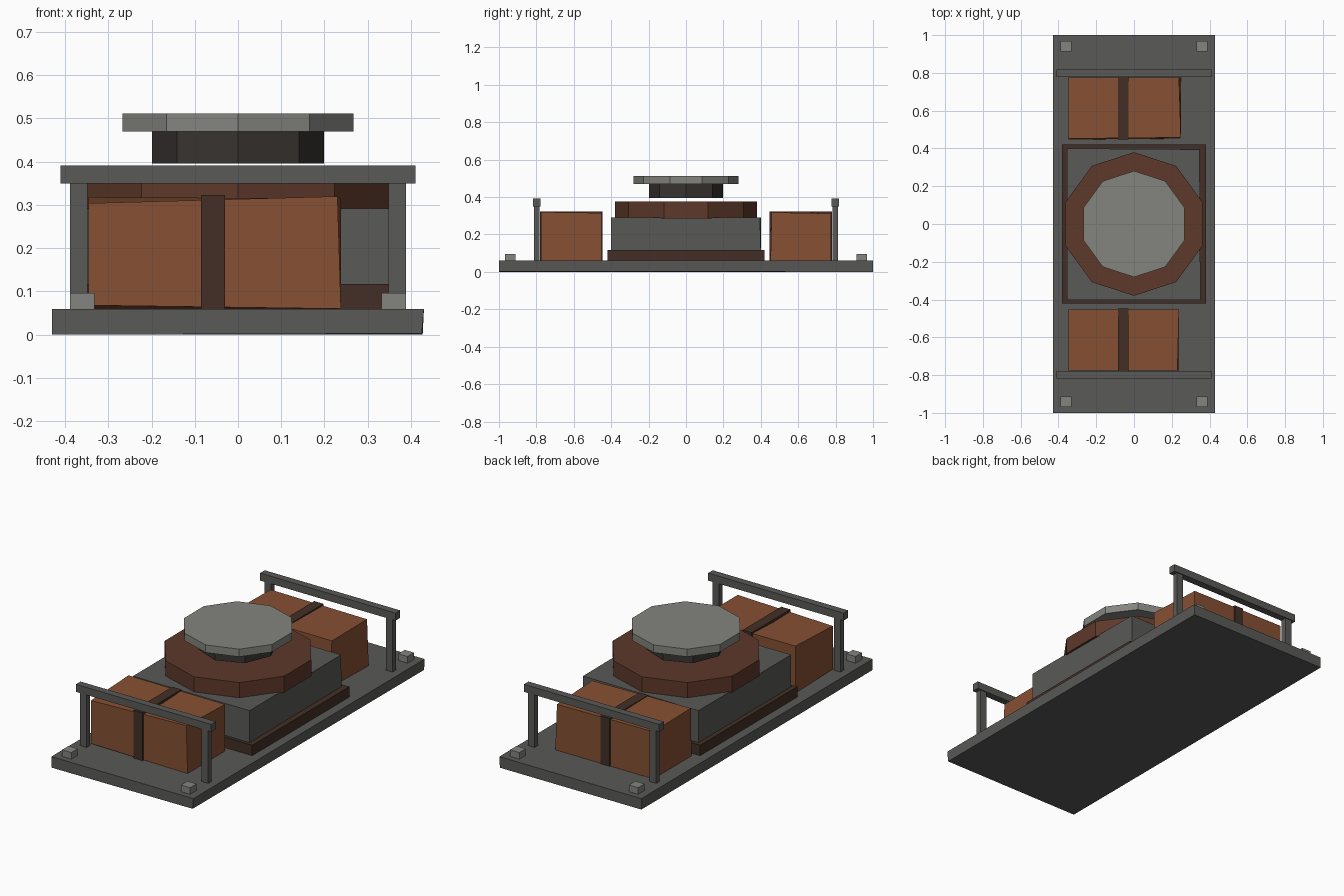
import bpy, bmesh, math
from mathutils import Vector

if "Cube" in bpy.data.objects:
    bpy.data.objects.remove(bpy.data.objects["Cube"])


def material(name, rgb):
    m = bpy.data.materials.new(name)
    m.diffuse_color = (*rgb, 1)
    m.use_nodes = True
    m.node_tree.nodes["Principled BSDF"].inputs["Base Color"].default_value = m.diffuse_color
    return m


STEEL = material("dark_steel", (0.10, 0.10, 0.095))
PALE = material("pale_steel", (0.23, 0.235, 0.21))
ORANGE = material("orange_paint", (0.24, 0.08, 0.033))
RUST = material("rust_brown", (0.11, 0.04, 0.023))
UMBER = material("dark_umber", (0.055, 0.028, 0.019))
BLACK = material("black_brown", (0.04, 0.034, 0.031))


def finish(bm, name, mat):
    bmesh.ops.recalc_face_normals(bm, faces=bm.faces)
    mesh = bpy.data.meshes.new(name)
    bm.to_mesh(mesh)
    bm.free()
    mesh.materials.append(mat)
    ob = bpy.data.objects.new(name, mesh)
    bpy.context.collection.objects.link(ob)
    return ob


def box(name, x, y, z, mat, nudge=None):
    """Box from ranges; nudge maps a corner (x, y, z signs) to an offset."""
    bm = bmesh.new()
    bmesh.ops.create_cube(bm, size=2)
    for v in bm.verts:
        key = tuple(1 if c > 0 else -1 for c in v.co)
        v.co = Vector([r[0] if s < 0 else r[1] for s, r in zip(key, (x, y, z))])
        v.co += Vector((nudge or {}).get(key, (0, 0, 0)))
    return finish(bm, name, mat)


def prism(name, sides, r, z0, z1, mat):
    """Upright prism with a corner on the y axis."""
    bm = bmesh.new()
    ring = [math.pi / 2 + 2 * math.pi * i / sides for i in range(sides)]
    lo, hi = [[bm.verts.new((r * math.cos(a), r * math.sin(a), z)) for a in ring]
              for z in (z0, z1)]
    bm.faces.new(lo)
    bm.faces.new(hi)
    for i in range(sides):
        j = (i + 1) % sides
        bm.faces.new((lo[i], lo[j], hi[j], hi[i]))
    return finish(bm, name, mat)


# Base plate, slightly worn at the lower right edge
box("base_plate", (-0.43, 0.43), (-1, 1), (0, 0.06), STEEL,
    {(1, -1, -1): (-0.005, 0, 0.003), (1, 1, -1): (-0.003, 0, 0)})

# Central housing and stacked turret rings
box("housing_skirt", (-0.38, 0.38), (-0.42, 0.42), (0.06, 0.117), UMBER)
box("housing_block", (-0.355, 0.352), (-0.402, 0.40), (0.115, 0.292), STEEL,
    {(1, 1, 1): (-0.005, -0.005, 0), (1, 1, -1): (-0.005, 0, 0)})
prism("turret_ring", 10, 0.38, 0.285, 0.375, RUST)
prism("turret_neck", 8, 0.199, 0.396, 0.471, BLACK)
prism("turret_cap", 10, 0.281, 0.47, 0.512, PALE)

# Parts repeated at the front and the back
for side, s in (("front", -1), ("back", 1)):
    def span(a, b):
        return tuple(sorted((s * a, s * b)))

    # Dented crate with a strap around it
    if s < 0:
        dents = {(-1, -1, 1): (0, 0, -0.014), (1, -1, 1): (-0.008, 0, 0.002),
                 (-1, -1, -1): (0, 0, 0.008), (1, 1, 1): (0, 0, -0.003)}
    else:
        dents = {(-1, -1, 1): (0, 0, 0.005), (1, 1, 1): (0, 0, -0.006),
                 (1, -1, 1): (0.01, 0.006, 0), (1, 1, -1): (0.01, 0, 0),
                 (-1, -1, -1): (0, -0.005, 0)}
    box(side + "_crate", (-0.346, 0.238), span(0.452, 0.776), (0.06, 0.318),
        ORANGE, dents)
    box(side + "_crate_strap", (-0.085, -0.03), span(0.447, 0.781),
        (0.06, 0.323), UMBER)

    # Guard rail on two posts
    box(side + "_guard_bar", (-0.41, 0.41), span(0.777, 0.817), (0.35, 0.391), STEEL)
    for hand, h in (("left", -1), ("right", 1)):
        box(f"{side}_{hand}_guard_post", (h * 0.368 - 0.02, h * 0.368 + 0.02),
            span(0.782, 0.812), (0.058, 0.352), STEEL)
        # Corner bolt
        box(f"{side}_{hand}_corner_bolt", (h * 0.36 - 0.028, h * 0.36 + 0.028),
            span(0.912, 0.968), (0.058, 0.096), PALE)
